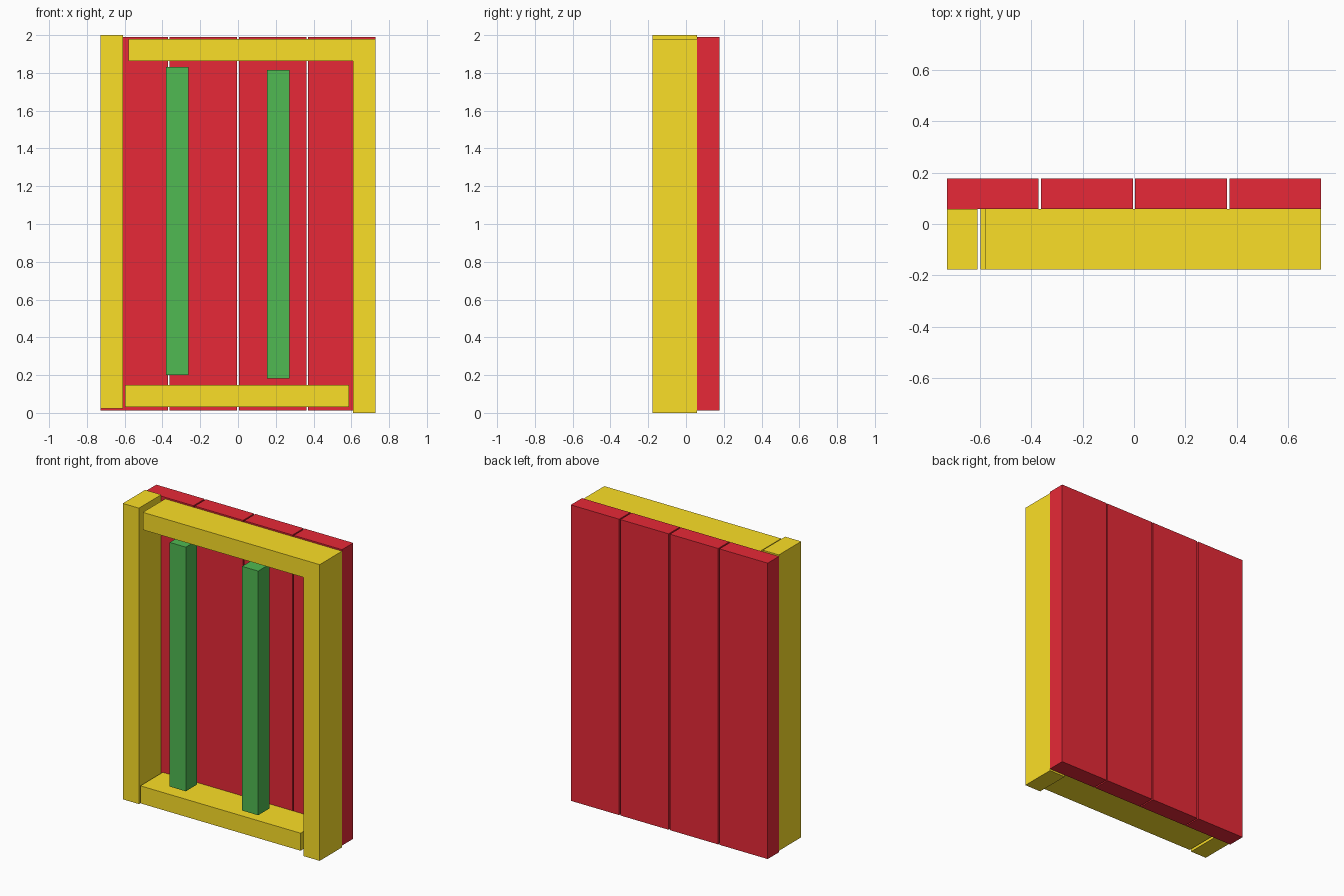
import bpy

if "Cube" in bpy.data.objects:
    bpy.data.objects.remove(bpy.data.objects["Cube"])


def material(name, rgb):
    m = bpy.data.materials.new(name)
    m.diffuse_color = (*rgb, 1)
    m.use_nodes = True
    m.node_tree.nodes["Principled BSDF"].inputs["Base Color"].default_value = m.diffuse_color
    return m


YELLOW = material("yellow_paint", (0.97, 0.74, 0.02))
RED = material("red_paint", (0.80, 0.022, 0.038))
GREEN = material("green_paint", (0.08, 0.49, 0.085))

FRONT, FACE, BACK = -0.177, 0.059, 0.177   # frame front, frame/board contact, board back
T = 0.119                                  # timber thickness
W = 0.728                                  # half width


def prism(name, outline, y0, y1, mat):
    """Extrude a counter-clockwise (x, z) outline from y0 back to y1."""
    n = len(outline)
    verts = [(x, y, z) for y in (y0, y1) for x, z in outline]
    faces = [tuple(range(n)), tuple(reversed(range(n, 2 * n)))]
    faces += [(i, i + n, (i + 1) % n + n, (i + 1) % n) for i in range(n)]
    mesh = bpy.data.meshes.new(name)
    mesh.from_pydata(verts, [], faces)
    mesh.materials.append(mat)
    ob = bpy.data.objects.new(name, mesh)
    bpy.context.collection.objects.link(ob)
    return ob


def bar(name, x0, x1, z0, z1, y0, y1, mat):
    return prism(name, [(x0, z0), (x1, z0), (x1, z1), (x0, z1)], y0, y1, mat)


# Back boards with narrow gaps
gap = 0.009
width = (2 * W - 3 * gap) / 4
for i in range(4):
    x = -W + i * (width + gap)
    bar(f"back_board_{i + 1}", x, x + width, 0.012, 1.99, FACE, BACK, RED)

# Frame: left post, bottom rail, and right post joined with the top rail
bar("left_post", -W, -W + T, 0.022, 2.0, FRONT, FACE, YELLOW)
bar("bottom_rail", -0.598, 0.587, 0.03, 0.147, FRONT, FACE, YELLOW)
prism("right_post_and_top_rail",
      [(W - T, 0), (W, 0), (W, 1.98), (-0.58, 1.98), (-0.58, 1.863), (W - T, 1.863)],
      FRONT, FACE, YELLOW)

# Upright green slats, flush with the frame front
for i, (x, z) in enumerate([(-0.381, 0.2), (0.154, 0.183)]):
    bar(f"slat_{i + 1}", x, x + T, z, z + 1.632, FRONT, FRONT + T, GREEN)
